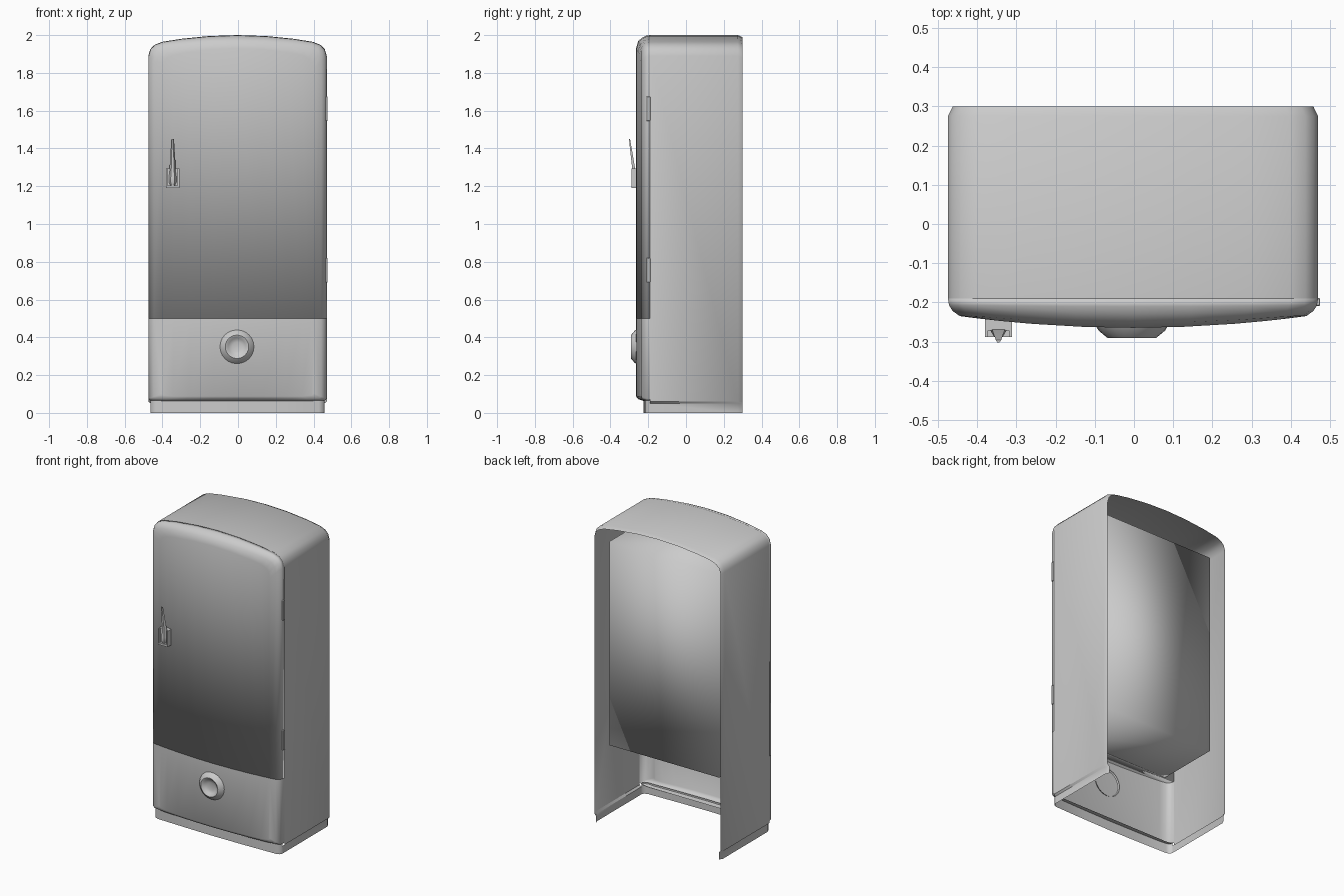
import bpy, bmesh, math
from mathutils import Vector, Matrix

if "Cube" in bpy.data.objects:
    bpy.data.objects.remove(bpy.data.objects["Cube"], do_unlink=True)

CX = -0.0025          # cabinet centre, leaving room for the hinges
W = 0.4725            # half width
FRONT, BACK, SPLIT = -0.19, 0.30, 0.50
# half of the arched top, from the side edge to the middle
ARCH = [(W, 1.89), (0.462, 1.925), (0.44, 1.948), (0.40, 1.964),
        (0.30, 1.98), (0.15, 1.995), (0, 2.0)]
# half of the lower edge of the bottom panel
FOOT = [(W, 0.075), (0.46, 0.065), (0.40, 0.06), (0.30, 0.06), (0.15, 0.06), (0, 0.06)]
# rounded rim: inset, depth, share of the bulge
RIM = [(0, FRONT, 0), (0.003, -0.208, 0.1), (0.012, -0.222, 0.3),
       (0.03, -0.235, 0.7), (0.07, -0.24, 1)]

enamel = bpy.data.materials.new("grey_enamel")
enamel.use_nodes = True
GREY = (0.6, 0.6, 0.6, 1)
enamel.diffuse_color = GREY
enamel.node_tree.nodes["Principled BSDF"].inputs["Base Color"].default_value = GREY


def finish(name, bm, angle=40, recalc=True):
    """Turn a bmesh into an object; angle None smooths every edge."""
    bmesh.ops.remove_doubles(bm, verts=bm.verts, dist=0.0001)
    if recalc:
        bmesh.ops.recalc_face_normals(bm, faces=bm.faces)
    mesh = bpy.data.meshes.new(name)
    bm.to_mesh(mesh)
    bm.free()
    mesh.materials.append(enamel)
    ob = bpy.data.objects.new(name, mesh)
    bpy.context.collection.objects.link(ob)
    bpy.ops.object.select_all(action="DESELECT")
    ob.select_set(True)
    bpy.context.view_layer.objects.active = ob
    if angle is None:
        bpy.ops.object.shade_smooth()
    else:
        bpy.ops.object.shade_smooth_by_angle(angle=math.radians(angle))
    return ob


def mirrored(half):
    return [(-x, z) for x, z in half] + [p for p in reversed(half[:-1])]


def bridge(bm, a, b, closed=False):
    n = len(a)
    for i in range(n if closed else n - 1):
        j = (i + 1) % n
        bm.faces.new((a[i], a[j], b[j], b[i]))


def bulge(x):
    return 0.025 * (1 - min(1, (x / 0.405) ** 2))


def bowed_panel(name, half, z_flat, z_inset, capped, angle):
    """Bowed front with a rounded rim on three sides and one flat edge."""
    bm = bmesh.new()
    edge = mirrored(half)
    rings = []
    for inset, y, share in RIM:
        ring = []
        for x, z in [(-W, z_flat)] + edge + [(W, z_flat)]:
            x *= 1 - inset / W
            if z != z_flat:
                z += inset * z_inset
            ring.append(bm.verts.new((x + CX, y - share * bulge(x), z)))
        rings.append(ring)
    for a, b in zip(rings, rings[1:]):
        bridge(bm, a, b)
    # columns across the bowed face
    inner = rings[-1]
    arch = inner[1:-1]
    base = [inner[0]]
    base += [bm.verts.new((v.co.x, v.co.y, z_flat)) for v in arch[1:-1]]
    base.append(inner[-1])
    bridge(bm, arch, base)
    if capped:
        bm.faces.new(rings[0])
        bm.faces.new([r[0] for r in rings] + base[1:-1] + [r[-1] for r in reversed(rings)])
    return finish(name, bm, angle)


def box(name, lo, hi, bevel=0):
    bm = bmesh.new()
    bmesh.ops.create_cube(bm, size=1)
    lo, hi = Vector(lo), Vector(hi)
    for v in bm.verts:
        v.co = [lo[i] + (v.co[i] + 0.5) * (hi[i] - lo[i]) for i in range(3)]
    if bevel:
        bmesh.ops.bevel(bm, geom=bm.edges[:], offset=bevel, segments=1, affect="EDGES")
    return finish(name, bm, 20)


# Open-backed cabinet shell with stepped foot
bm = bmesh.new()
outline = [(-0.46, 0), (-0.46, 0.05), (-W, 0.06)] + mirrored(ARCH) + \
          [(W, 0.06), (0.46, 0.05), (0.46, 0)]
rings = []
for y, inset in [(FRONT, 0), (0.275, 0), (BACK, 0.012)]:
    rings.append([bm.verts.new((x * (1 - inset / W) + CX, y, z - (inset if z > 1 else 0)))
                  for x, z in outline])
for a, b in zip(rings, rings[1:]):
    bridge(bm, a, b)
finish("cabinet_shell", bm, 50)

# Door and lower panel
bowed_panel("door", ARCH, SPLIT, -1, True, None)
bowed_panel("lower_panel", FOOT, SPLIT, 0.4, False, 60)

# Recessed plinth
bm = bmesh.new()
plan = mirrored([(0.46, FRONT), (0.452, -0.208), (0.43, -0.216), (0.2, -0.222), (0, -0.225)])
low, high = [[bm.verts.new((x + CX, y, z)) for x, y in plan] for z in (0, 0.075)]
bridge(bm, low, high)
finish("plinth", bm, 50)

# Inner compartment, open towards the door
bm = bmesh.new()
bmesh.ops.create_cube(bm, size=1)
for v in bm.verts:
    v.co = (v.co.x * 0.8 + CX, 0.23 if v.co.y > 0 else FRONT, 1.84 if v.co.z > 0 else SPLIT)
open_face = min(bm.faces, key=lambda f: f.calc_center_median().y)
bmesh.ops.delete(bm, geom=[open_face], context="FACES")
finish("inner_compartment", bm, None, recalc=False)

# Round badge with a dished centre
bm = bmesh.new()
SIDES = 24
rings = []
for r, y in [(0.095, -0.255), (0.085, -0.272), (0.062, -0.291), (0.055, -0.289),
             (0.045, -0.278), (0.025, -0.271)]:
    rings.append([bm.verts.new((CX - 0.003 + r * math.cos(i * math.tau / SIDES), y,
                                0.35 + r * math.sin(i * math.tau / SIDES)))
                  for i in range(SIDES)])
for a, b in zip(rings, rings[1:]):
    bridge(bm, a, b, True)
bm.faces.new(rings[-1])
finish("round_badge", bm, 35)

# Handle: bracket with two cheeks and a tapered lever
HX = -0.346
box("handle_plate", (HX - 0.035, -0.272, 1.19), (HX + 0.035, -0.235, 1.295))
box("handle_foot", (HX - 0.035, -0.288, 1.19), (HX + 0.035, -0.265, 1.203))
for side, name in ((-1, "right"), (1, "left")):
    x = HX + side * 0.031
    box("handle_cheek_" + name, (x - 0.004, -0.288, 1.19), (x + 0.004, -0.25, 1.295))

bm = bmesh.new()
rings = []
# half width, front depth, back depth, height
for w, yf, yb, z in [(0.014, -0.284, -0.268, 1.205), (0.023, -0.289, -0.268, 1.222),
                     (0.023, -0.289, -0.268, 1.245), (0.017, -0.284, -0.268, 1.285),
                     (0.007, -0.302, -0.296, 1.45)]:
    rings.append([bm.verts.new(p) for p in ((HX - w, yb, z), (HX - w * 0.45, yf, z),
                                            (HX + w * 0.45, yf, z), (HX + w, yb, z))])
for a, b in zip(rings, rings[1:]):
    bridge(bm, a, b, True)
bm.faces.new(rings[0])
bm.faces.new(rings[-1])
finish("handle_lever", bm, 30)

# Hinges on the left edge of the door
for name, z in (("lower", 0.69), ("upper", 1.545)):
    box("hinge_" + name, (0.45, -0.209, z), (0.475, -0.189, z + 0.13), 0.002)
